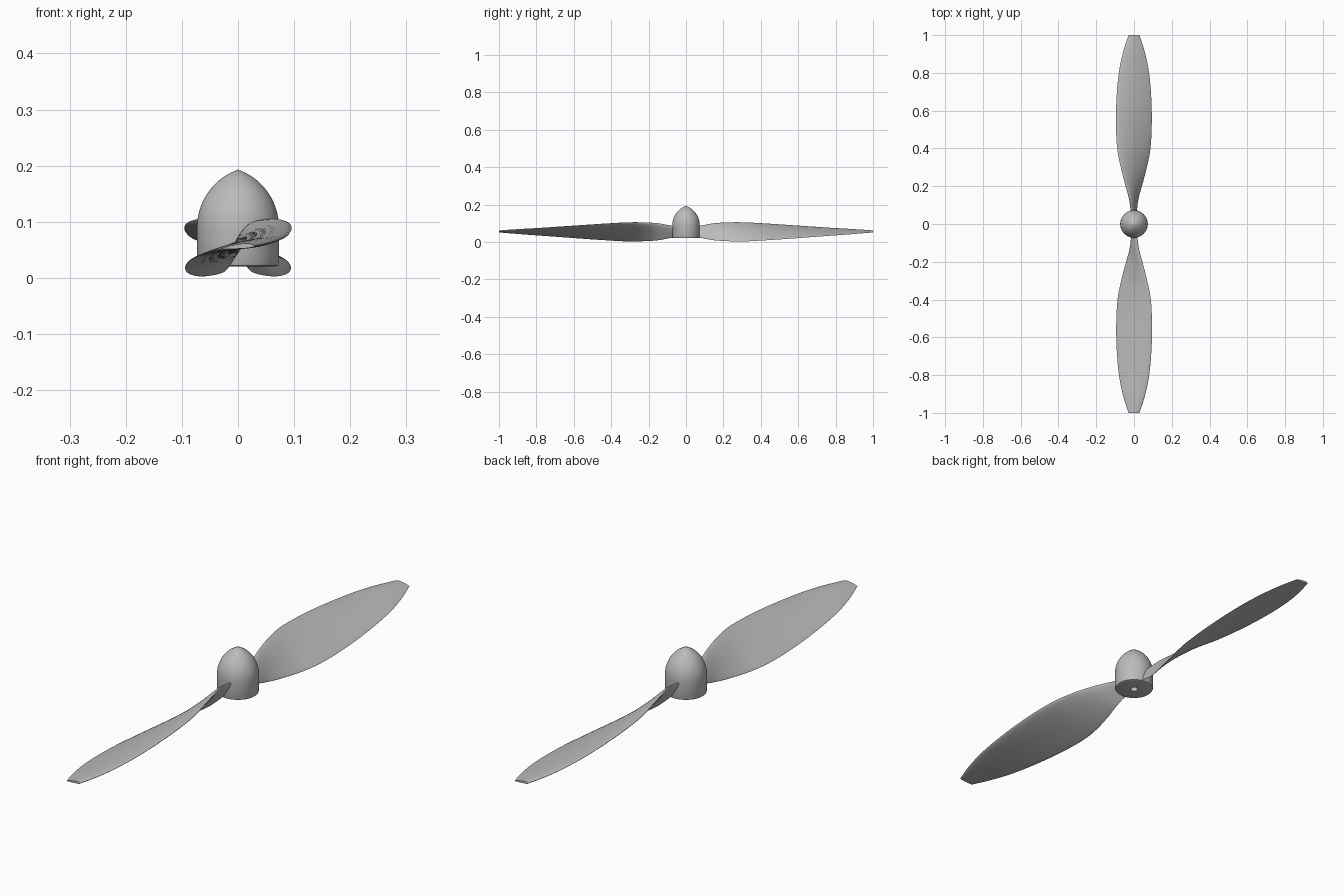
import bpy, bmesh, math
from mathutils import Matrix

cube = bpy.data.objects.get("Cube")
if cube:
    bpy.data.objects.remove(cube)


def material(name, rgb):
    m = bpy.data.materials.new(name)
    m.use_nodes = True
    m.diffuse_color = (*rgb, 1)
    m.node_tree.nodes["Principled BSDF"].inputs["Base Color"].default_value = (*rgb, 1)
    return m


grey = material("plain grey", (0.5, 0.5, 0.5))


def finish(bm, name, angle):
    bmesh.ops.recalc_face_normals(bm, faces=bm.faces)
    mesh = bpy.data.meshes.new(name)
    bm.to_mesh(mesh)
    bm.free()
    mesh.materials.append(grey)
    ob = bpy.data.objects.new(name, mesh)
    bpy.context.collection.objects.link(ob)
    bpy.ops.object.select_all(action="DESELECT")
    ob.select_set(True)
    bpy.context.view_layer.objects.active = ob
    bpy.ops.object.shade_smooth_by_angle(angle=math.radians(angle))
    return ob


# Spinner hub: bore, flat base, rounded rim, straight wall and pointed nose
def make_hub():
    profile = [(0, 0.08), (0.014, 0.08), (0.014, 0.02), (0.066, 0.02),
               (0.071, 0.022), (0.073, 0.027), (0.073, 0.09)]
    # The nose is a circular-arc ogive
    radius, base, height = 0.073, 0.09, 0.103
    arc = (radius ** 2 + height ** 2) / (2 * radius)
    for i in range(1, 21):
        h = height * i / 20
        r = math.sqrt(arc ** 2 - h ** 2) + radius - arc
        profile.append((max(r, 0), base + h))
    bm = bmesh.new()
    verts = [bm.verts.new((r, 0, z)) for r, z in profile]
    edges = [bm.edges.new(pair) for pair in zip(verts, verts[1:])]
    bmesh.ops.spin(bm, geom=verts + edges, cent=(0, 0, 0), axis=(0, 0, 1),
                   angle=math.tau, steps=64, use_duplicate=False)
    bmesh.ops.remove_doubles(bm, verts=bm.verts, dist=1e-5)
    finish(bm, "spinner_hub", 35)


# Blade stations: distance from the hub, half width, half height
STATIONS = [(0.03, 0.018, 0.029), (0.08, 0.017, 0.033), (0.14, 0.026, 0.044),
            (0.2, 0.043, 0.049), (0.3, 0.069, 0.051), (0.4, 0.088, 0.046),
            (0.55, 0.095, 0.036), (0.7, 0.09, 0.025), (0.82, 0.077, 0.0165),
            (0.92, 0.055, 0.009), (1.0, 0.029, 0.003)]


def smooth_stations(steps):
    pts = [STATIONS[0]] + STATIONS + [STATIONS[-1]]
    out = []
    for a, b, c, d in zip(pts, pts[1:], pts[2:], pts[3:]):
        for i in range(steps):
            t = i / steps
            row = [b[0] + (c[0] - b[0]) * t]
            for k in (1, 2):
                m0 = (c[k] - a[k]) / (c[0] - a[0]) * (c[0] - b[0])
                m1 = (d[k] - b[k]) / (d[0] - b[0]) * (c[0] - b[0])
                row.append((2*t**3 - 3*t*t + 1) * b[k] + (t**3 - 2*t*t + t) * m0
                           + (3*t*t - 2*t**3) * c[k] + (t**3 - t*t) * m1)
            out.append(row)
    return out + [STATIONS[-1]]


# Cambered aerofoil section, blunt leading edge at +1, thin trailing edge at -1
def aerofoil(count, thickness):
    loop = []
    for i in range(2 * count):
        a = math.pi * i / count
        x = math.cos(a)
        camber = 0.05 * (1 - x * x)
        half = thickness * math.sin(a) * (1 + 0.45 * x)
        loop.append((x, camber + half))
    return loop


def make_blade(name, turn):
    bm = bmesh.new()
    rings = []
    for r, half_w, half_h in smooth_stations(5):
        chord, pitch = math.hypot(half_w, half_h), math.atan2(half_h, half_w)
        # Thicker towards the root and at the narrow tip
        thick = 0.075 + 0.14 * max(0, 1 - r / 0.3) + 0.06 * max(0, r - 0.8) / 0.2
        ring = []
        for u, v in aerofoil(14, thick):
            x, z = u * chord, (v - 0.02) * chord
            ring.append(bm.verts.new((x * math.cos(pitch) - z * math.sin(pitch), -r,
                                      0.055 + x * math.sin(pitch) + z * math.cos(pitch))))
        rings.append(ring)
    for a, b in zip(rings, rings[1:]):
        for i in range(len(a)):
            j = (i + 1) % len(a)
            bm.faces.new((a[i], a[j], b[j], b[i]))
    bm.faces.new(rings[0])
    bm.faces.new(rings[-1])
    bmesh.ops.rotate(bm, verts=bm.verts, cent=(0, 0, 0),
                     matrix=Matrix.Rotation(turn, 3, "Z"))
    finish(bm, name, 50)


make_hub()
make_blade("front_blade", 0)
make_blade("back_blade", math.pi)
